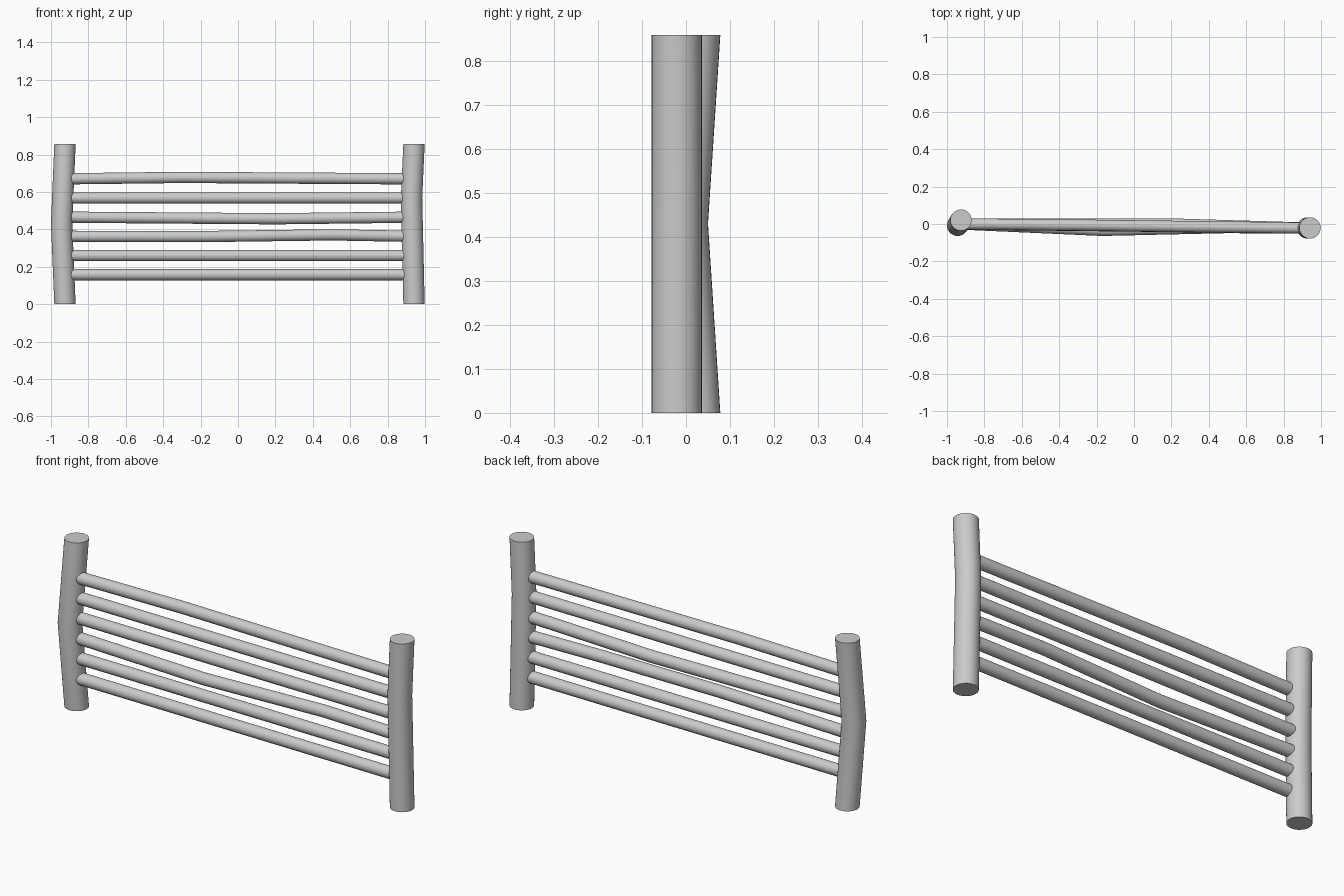
import bpy, bmesh, math
from mathutils import Vector

if "Cube" in bpy.data.objects:
    bpy.data.objects.remove(bpy.data.objects["Cube"])


def tube(name, points, radius, axis, sides=32):
    """Sweep a circle, kept square to the main axis, through the points."""
    if axis == 'Z':
        u, v = Vector((1, 0, 0)), Vector((0, 1, 0))
    else:
        u, v = Vector((0, 1, 0)), Vector((0, 0, 1))
    bm = bmesh.new()
    rings = []
    for p in points:
        ring = []
        for i in range(sides):
            a = 2 * math.pi * i / sides
            ring.append(bm.verts.new(Vector(p) + radius * (math.cos(a) * u + math.sin(a) * v)))
        rings.append(ring)
    for r0, r1 in zip(rings, rings[1:]):
        for i in range(sides):
            j = (i + 1) % sides
            bm.faces.new((r0[i], r0[j], r1[j], r1[i]))
    bm.faces.new(rings[0][::-1])
    bm.faces.new(rings[-1])
    bmesh.ops.recalc_face_normals(bm, faces=bm.faces)
    mesh = bpy.data.meshes.new(name)
    bm.to_mesh(mesh)
    bm.free()
    obj = bpy.data.objects.new(name, mesh)
    bpy.context.collection.objects.link(obj)
    bpy.ops.object.select_all(action='DESELECT')
    obj.select_set(True)
    bpy.context.view_layer.objects.active = obj
    bpy.ops.object.shade_smooth_by_angle(angle=math.radians(30))
    return obj


# Slightly crooked upright posts
H = 0.858
tube("left_post", [(-0.925, 0.021, 0), (-0.943, -0.007, 0.43), (-0.925, 0.021, H)], 0.057, 'Z')
tube("right_post", [(0.941, -0.021, 0), (0.928, -0.021, 0.57), (0.941, -0.021, H)], 0.057, 'Z')

# Horizontal rails; some have bends in the middle
bends = {
    2: [(-0.17, -0.034, 0.362), (0.5, -0.019, 0.371)],
    3: [(0.2, 0.0, 0.457)],
    5: [(-0.3, -0.006, 0.678)],
}
for i in range(6):
    z = 0.158 + i * 0.1025
    path = [(-0.93, 0.0, z)] + bends.get(i, []) + [(0.93, -0.022, z)]
    tube(f"rail_{i + 1}", path, 0.03, 'X', 24)
